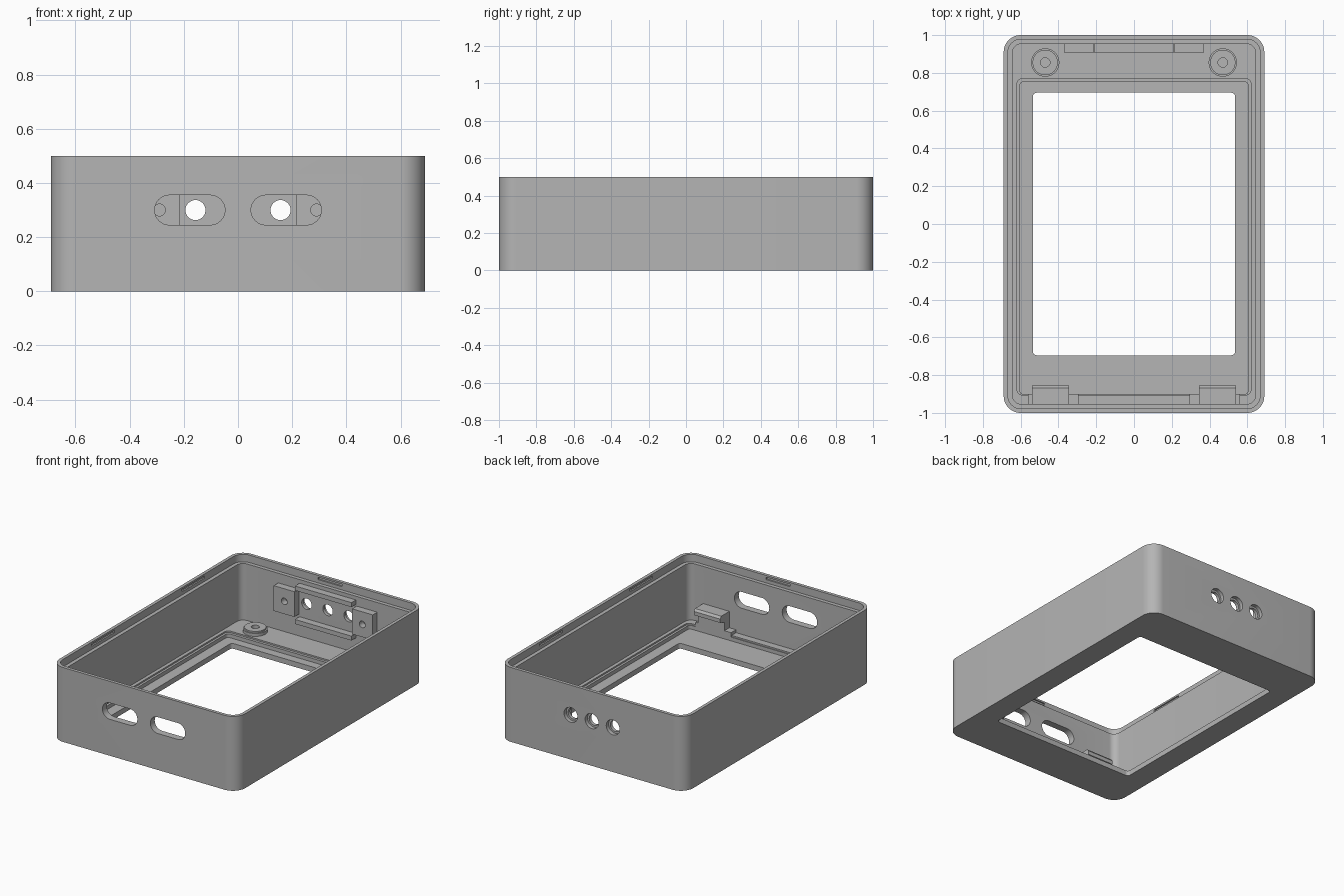
import bpy, bmesh, math
from mathutils import Vector

if "Cube" in bpy.data.objects:
    bpy.data.objects.remove(bpy.data.objects["Cube"])

grey = bpy.data.materials.new("grey plastic")
grey.diffuse_color = (0.46, 0.46, 0.46, 1)
grey.use_nodes = True
grey.node_tree.nodes["Principled BSDF"].inputs["Base Color"].default_value = grey.diffuse_color


def outline(x0, x1, y0, y1, r=0.0, n=8):
    """Rounded rectangle; a full radius gives a slot or a circle."""
    if r == 0:
        return [(x0, y0), (x1, y0), (x1, y1), (x0, y1)]
    pts = []
    centres = [(x1 - r, y1 - r), (x0 + r, y1 - r), (x0 + r, y0 + r), (x1 - r, y0 + r)]
    for q, (cx, cy) in enumerate(centres):
        for i in range(n + 1):
            a = (q + i / n) * math.pi / 2
            p = Vector((cx + r * math.cos(a), cy + r * math.sin(a)))
            if not pts or ((p - pts[-1]).length > 1e-5 and (p - pts[0]).length > 1e-5):
                pts.append(p)
    return [tuple(p) for p in pts]


def circle(x, y, r):
    return outline(x - r, x + r, y - r, y + r, r)


def prism(name, pts, a, b, axis="z"):
    """Extrude a profile from a to b along z (x, y points), y (x, z) or x (y, z)."""
    place = {"z": lambda p: (p[0], p[1], a), "y": lambda p: (p[0], a, p[1]),
             "x": lambda p: (a, p[0], p[1])}[axis]
    step = {"z": (0, 0, b - a), "y": (0, b - a, 0), "x": (b - a, 0, 0)}[axis]
    bm = bmesh.new()
    face = bm.faces.new([bm.verts.new(place(p)) for p in pts])
    new = bmesh.ops.extrude_face_region(bm, geom=[face])["geom"]
    bmesh.ops.translate(bm, vec=step, verts=[v for v in new if isinstance(v, bmesh.types.BMVert)])
    bmesh.ops.recalc_face_normals(bm, faces=bm.faces)
    mesh = bpy.data.meshes.new(name)
    bm.to_mesh(mesh)
    bm.free()
    mesh.materials.append(grey)
    ob = bpy.data.objects.new(name, mesh)
    bpy.context.collection.objects.link(ob)
    return ob


def activate(ob):
    bpy.ops.object.select_all(action="DESELECT")
    ob.select_set(True)
    bpy.context.view_layer.objects.active = ob


def cut(ob, *profile):
    cutter = prism("cutter", *profile)
    cutter.hide_render = True
    mod = ob.modifiers.new("cut", "BOOLEAN")
    mod.operation, mod.solver, mod.object = "DIFFERENCE", "EXACT", cutter
    activate(ob)
    bpy.ops.object.modifier_apply(modifier=mod.name)
    bpy.data.objects.remove(cutter)


def smooth(ob):
    activate(ob)
    bpy.ops.object.shade_smooth_by_angle(angle=math.radians(30))


# Case: rounded tray with a stepped lip, screen recess and window
case = prism("case", outline(-0.69, 0.69, -1, 1, 0.09, 12), 0, 0.5)
cut(case, outline(-0.643, 0.643, -0.953, 0.953, 0.045), 0.07, 0.6)
cut(case, outline(-0.668, 0.668, -0.978, 0.978, 0.07), 0.45, 0.6)
cut(case, outline(-0.62, 0.62, -0.905, 0.77, 0.03), 0.06, 0.2)
cut(case, outline(-0.605, 0.605, -0.9, 0.752, 0.02), 0.035, 0.2)
cut(case, outline(-0.535, 0.535, -0.695, 0.695, 0.02), -0.1, 0.2)

# Two cable slots in the front wall
for x in (-0.178, 0.178):
    cut(case, outline(x - 0.13, x + 0.13, 0.245, 0.355, 0.055), -1.1, -0.92, "y")

# Three stepped holes in the back wall
for x in (-0.157, 0, 0.157):
    cut(case, circle(x, 0.3, 0.037), 0.9, 1.1, "y")
    cut(case, circle(x, 0.3, 0.05), 0.975, 1.1, "y")

# Snap notches around the lip
for s in (-1, 1):
    cut(case, outline(-0.09, 0.09, 0.472, 0.488), s * 0.96, s * 0.988, "y")
    for y in (-0.48, 0.48):
        cut(case, outline(y - 0.12, y + 0.12, 0.472, 0.488), s * 0.65, s * 0.678, "x")
smooth(case)

for s, side in ((-1, "left"), (1, "right")):
    # Screw boss on the floor
    boss = prism(side + "_screw_boss", circle(s * 0.47, 0.855, 0.075), 0.06, 0.09)
    cap = prism(side + "_boss_cap", circle(s * 0.47, 0.855, 0.067), 0.085, 0.1)
    for part in (boss, cap):
        cut(part, circle(s * 0.47, 0.855, 0.025), 0.07, 0.2)
        smooth(part)

    # Mounting block on the back wall
    x0, x1 = sorted((s * 0.215, s * 0.368))
    block = prism(side + "_mount_block", outline(x0, x1, 0.215, 0.385), 0.905, 0.957, "y")
    cut(block, circle(s * 0.29, 0.3, 0.022), 0.85, 0.95, "y")
    smooth(block)

    # Hooked clip at the front: side profile with an overhanging lip
    hook = [(-0.957, 0.06), (-0.9, 0.06), (-0.9, 0.145), (-0.855, 0.16),
            (-0.855, 0.185), (-0.867, 0.2), (-0.957, 0.2)]
    x0, x1 = sorted((s * 0.345, s * 0.54))
    prism(side + "_screen_clip", hook, x0, x1, "x")
    x0, x1 = sorted((s * 0.295, s * 0.56))
    prism(side + "_clip_foot", outline(x0, x1, -0.957, -0.9), 0.06, 0.09)

# Rails above and below the back holes
for name, z in (("lower_rail", 0.185), ("upper_rail", 0.41)):
    prism(name, outline(-0.21, 0.21, z - 0.015, z + 0.015), 0.905, 0.957, "y")
